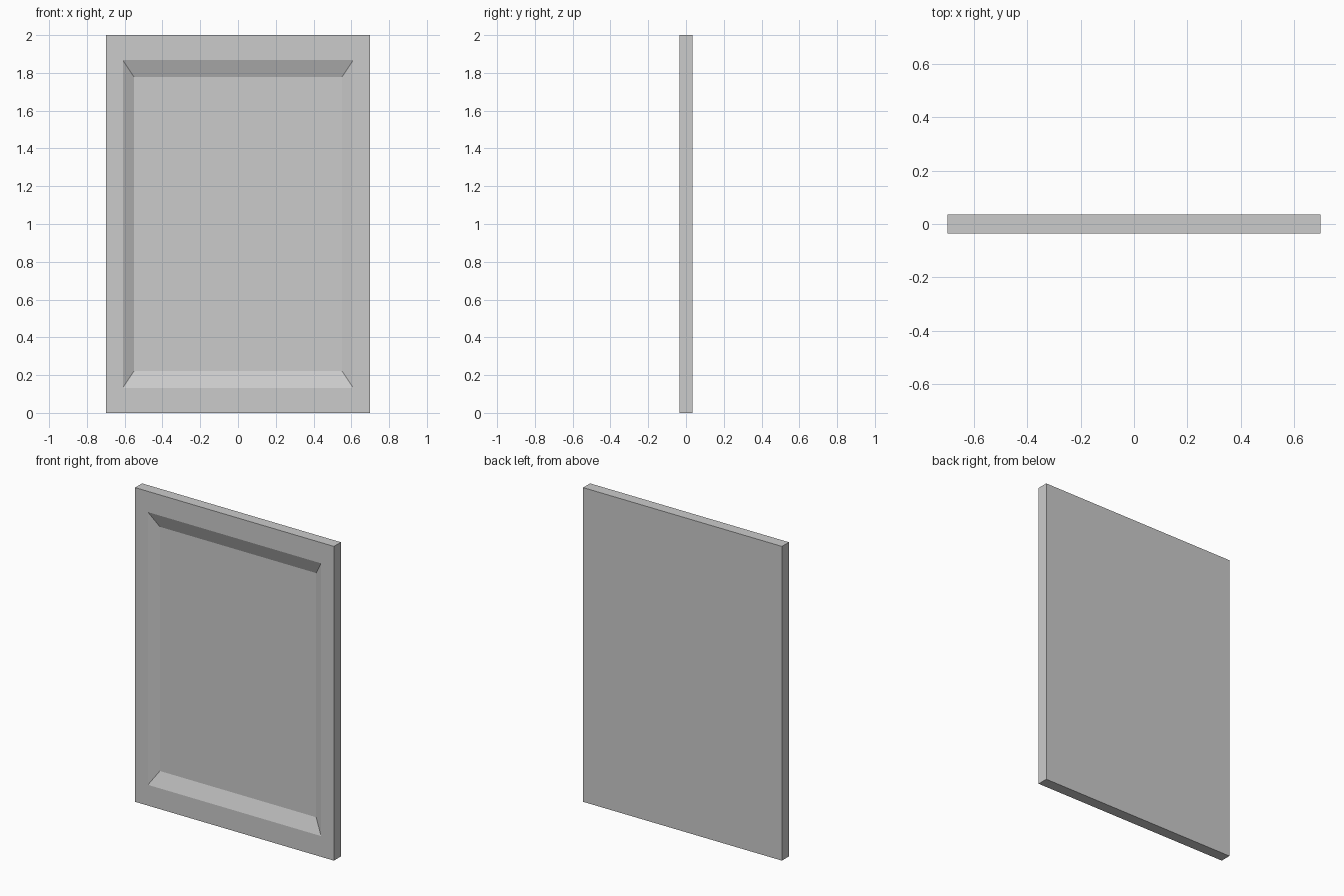
import bpy
import bmesh

WIDTH, HEIGHT, THICK = 1.4, 2.0, 0.07
RECESS = 0.035

cube = bpy.data.objects.get("Cube")
if cube:
    bpy.data.objects.remove(cube, do_unlink=True)

# Plain grey paint
grey = bpy.data.materials.new("light_grey")
grey.use_nodes = True
colour = (0.6, 0.6, 0.6, 1)
grey.diffuse_color = colour
grey.node_tree.nodes["Principled BSDF"].inputs["Base Color"].default_value = colour

# Flat slab
bm = bmesh.new()
bmesh.ops.create_cube(bm, size=1)
for v in bm.verts:
    v.co.x *= WIDTH
    v.co.y *= THICK
    v.co.z = (v.co.z + 0.5) * HEIGHT
bm.normal_update()
front = min(bm.faces, key=lambda f: f.normal.y)


def inset_to(half_x, half_z, y):
    """Inset the front face to a centred rectangle at depth y."""
    bmesh.ops.inset_region(bm, faces=[front], thickness=0.02)
    for v in front.verts:
        v.co.x = half_x if v.co.x > 0 else -half_x
        v.co.z = HEIGHT / 2 + (half_z if v.co.z > HEIGHT / 2 else -half_z)
        v.co.y = y
    bm.normal_update()


# Flat border, then sloped sides down to the sunken panel
inset_to(0.61, 0.868, -THICK / 2)
inset_to(0.55, 0.777, -THICK / 2 + RECESS)

mesh = bpy.data.meshes.new("recessed_panel")
bm.to_mesh(mesh)
bm.free()
mesh.materials.append(grey)
panel = bpy.data.objects.new("recessed_panel", mesh)
bpy.context.collection.objects.link(panel)
